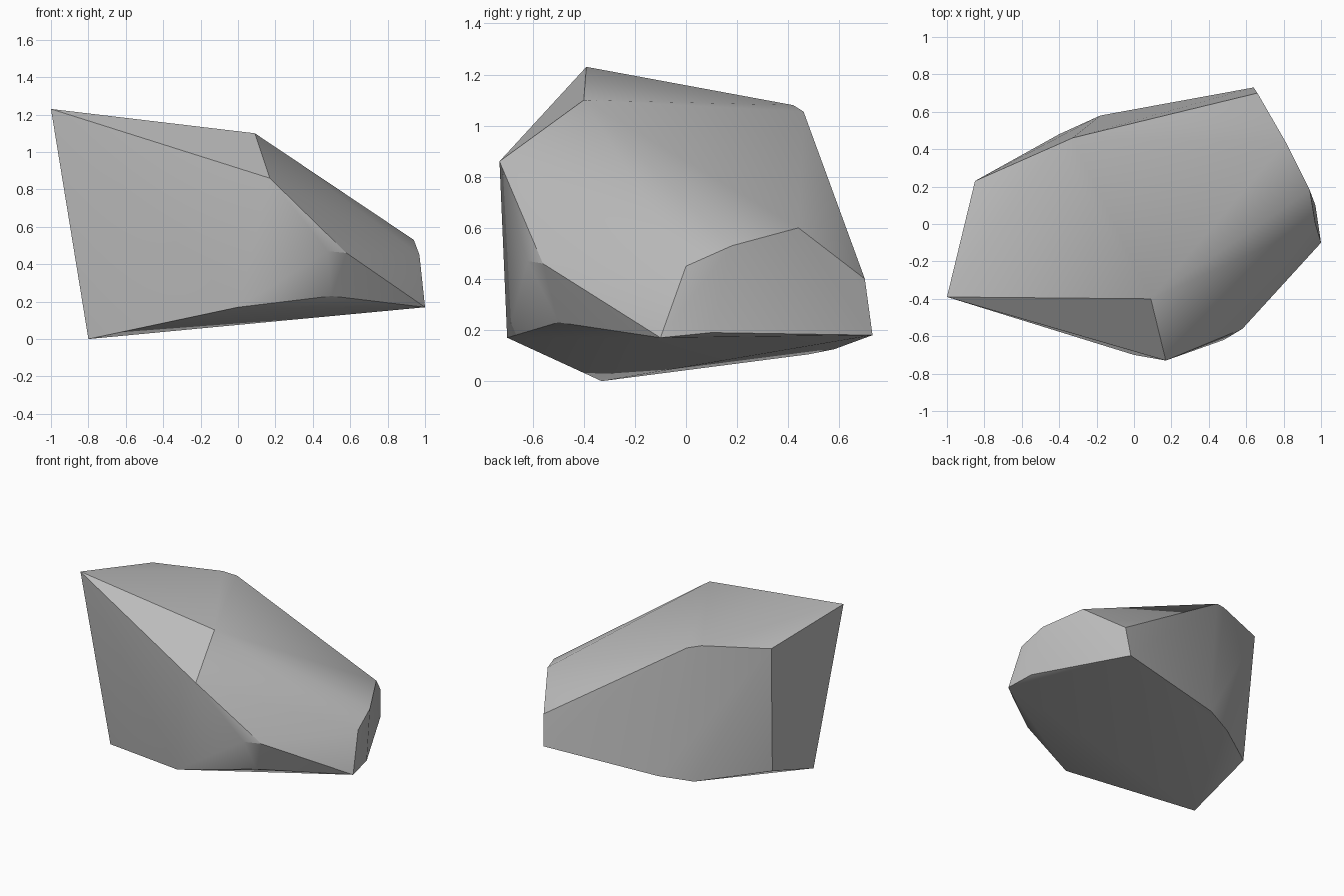
import bpy, bmesh, math

if "Cube" in bpy.data.objects:
    bpy.data.objects.remove(bpy.data.objects["Cube"])

# Stone colour
stone = bpy.data.materials.new("stone_grey")
stone.use_nodes = True
grey = (0.5, 0.5, 0.5, 1)
stone.diffuse_color = grey
stone.node_tree.nodes["Principled BSDF"].inputs["Base Color"].default_value = grey

# Corners of the boulder, by region
crown = [(-1, -.39, 1.23), (.09, -.4, 1.1), (-.33, .46, 1.055),
         (-.42, .42, 1.08), (-.85, .23, 1.1)]
front = [(.17, -.73, .86), (.48, -.62, .47), (.58, -.56, .46)]
side = [(.94, .18, .53), (.97, 0, .45), (.81, .44, .6), (.66, .7, .4)]
base = [(-.8, -.33, 0), (0, -.7, .17), (.5, -.5, .23), (1, -.1, .17),
        (.97, .1, .19), (.64, .73, .18), (-.18, .58, .125),
        (-.4, .48, .105), (-.81, .16, .17)]

# Wrap the corners in a faceted shell and merge the nearly flat facets
bm = bmesh.new()
for corner in crown + front + side + base:
    bm.verts.new(corner)
bmesh.ops.convex_hull(bm, input=bm.verts[:])
bmesh.ops.dissolve_limit(bm, angle_limit=math.radians(1),
                         verts=bm.verts[:], edges=bm.edges[:])
bmesh.ops.recalc_face_normals(bm, faces=bm.faces[:])
mesh = bpy.data.meshes.new("boulder")
bm.to_mesh(mesh)
bm.free()

boulder = bpy.data.objects.new("boulder", mesh)
bpy.context.collection.objects.link(boulder)
mesh.materials.append(stone)

# Soft shading with the strong ridges kept sharp
bpy.ops.object.select_all(action='DESELECT')
boulder.select_set(True)
bpy.context.view_layer.objects.active = boulder
bpy.ops.object.shade_smooth_by_angle(angle=math.radians(30))
